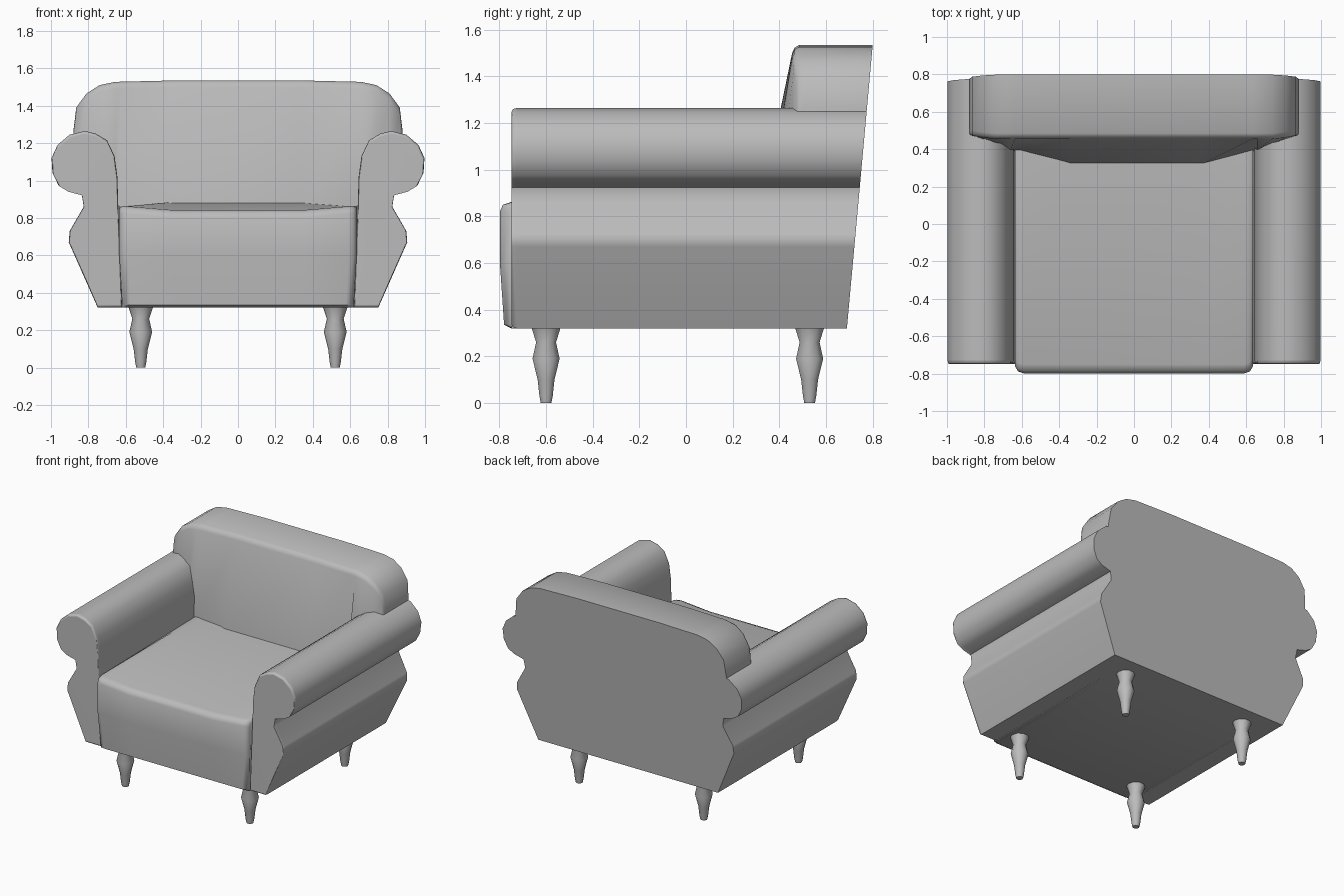
import bpy, bmesh, math

if "Cube" in bpy.data.objects:
    bpy.data.objects.remove(bpy.data.objects["Cube"], do_unlink=True)

grey = bpy.data.materials.new("plain_grey")
grey.use_nodes = True
grey.diffuse_color = (0.5, 0.5, 0.5, 1)
grey.node_tree.nodes["Principled BSDF"].inputs["Base Color"].default_value = (0.5, 0.5, 0.5, 1)


def back_y(z):
    """Leaning plane that closes the back of the chair."""
    return 0.69 + 0.091 * (z - 0.32)


def loft(name, rings, angle=50):
    """Skin a list of equal-length closed rings and cap both ends."""
    bm = bmesh.new()
    rows = [[bm.verts.new(p) for p in ring] for ring in rings]
    n = len(rows[0])
    for a, b in zip(rows, rows[1:]):
        for i in range(n):
            j = (i + 1) % n
            bm.faces.new((a[i], a[j], b[j], b[i]))
    bm.faces.new(rows[0])
    bm.faces.new(rows[-1])
    bmesh.ops.recalc_face_normals(bm, faces=bm.faces)
    mesh = bpy.data.meshes.new(name)
    bm.to_mesh(mesh)
    bm.free()
    mesh.materials.append(grey)
    obj = bpy.data.objects.new(name, mesh)
    bpy.context.collection.objects.link(obj)
    bpy.ops.object.select_all(action="DESELECT")
    obj.select_set(True)
    bpy.context.view_layer.objects.active = obj
    bpy.ops.object.shade_smooth_by_angle(angle=math.radians(angle))
    return obj


# Rolled arms: one profile run from the front to the leaning back
arm_profile = [(0.62, 0.32), (0.64, 0.86), (0.645, 1.02), (0.66, 1.13), (0.70, 1.215),
               (0.76, 1.25), (0.82, 1.265), (0.90, 1.245), (0.965, 1.19), (0.997, 1.12),
               (0.992, 1.04), (0.96, 0.975), (0.91, 0.945), (0.835, 0.925), (0.825, 0.86),
               (0.90, 0.73), (0.905, 0.67), (0.75, 0.32)]
for side, label in ((1, "left"), (-1, "right")):
    def inset(f, y):
        return [(side * (0.79 + (x - 0.79) * f), y, 0.8 + (z - 0.8) * f) for x, z in arm_profile]
    rings = [inset(0.965, -0.748), inset(0.99, -0.742), inset(1, -0.725),
             [(side * x, back_y(z), z) for x, z in arm_profile]]
    arm = loft(label + "_arm", rings, 60)
    arm.modifiers.new("even_shading", "WEIGHTED_NORMAL").keep_sharp = True

# Seat: side-on sections, sagging slightly at the middle of the front edge
rings = []
for x, top, nose in ((-0.635, 0.85, 0.035), (-0.62, 0.863, 0.01), (-0.59, 0.862, 0), (-0.35, 0.842, 0),
                     (0.35, 0.842, 0), (0.59, 0.862, 0), (0.62, 0.863, 0.01), (0.635, 0.85, 0.035)):
    back = 0.885 if abs(x) < 0.5 else 0.865
    rings.append([(x * 0.975, 0.5, 0.32), (x * 0.975, -0.75, 0.32), (x * 0.975, -0.78 + nose, 0.335),
                  (x, -0.798 + nose, 0.6), (x, -0.798 + nose, top - 0.04),
                  (x, -0.785 + nose, top - 0.012), (x, -0.75 + nose, top), (x, 0.5, back)])
loft("seat", rings)

# Backrest: upright sections across the width, bowed forward in the middle
half = [(0.34, 1.535, 0), (0.635, 1.528, 0.08), (0.66, 1.527, 0.085), (0.74, 1.51, 0.115),
        (0.81, 1.465, 0.14), (0.865, 1.39, 0.16), (0.88, 1.265, 0.17)]
rings = []
for x, top, bow in [(-x, t, b) for x, t, b in reversed(half)] + half:
    low = 0.32 if abs(x) < 0.65 else 1.1
    foot = 0.8 if low < 0.5 else 1.12
    lower = 0.31 + bow
    upper = max(0.455, 0.385 + bow * 0.55)
    shoulder = top - 0.035
    rings.append([(x, back_y(low), low), (x, lower, low), (x, lower, foot),
                  (x, upper, shoulder), (x, upper + 0.01, top - 0.012),
                  (x, upper + 0.03, top), (x, back_y(top), top)])
loft("backrest", rings)

# Turned legs
leg_profile = [(0.024, 0), (0.03, 0.03), (0.038, 0.1), (0.061, 0.19), (0.045, 0.26), (0.066, 0.325)]
for x, side in ((0.52, "left"), (-0.52, "right")):
    for y, end in ((-0.6, "front"), (0.53, "back")):
        loft(f"{end}_{side}_leg",
             [[(x + r * math.cos(k * math.pi / 5), y + r * math.sin(k * math.pi / 5), z)
               for k in range(10)] for r, z in leg_profile])
